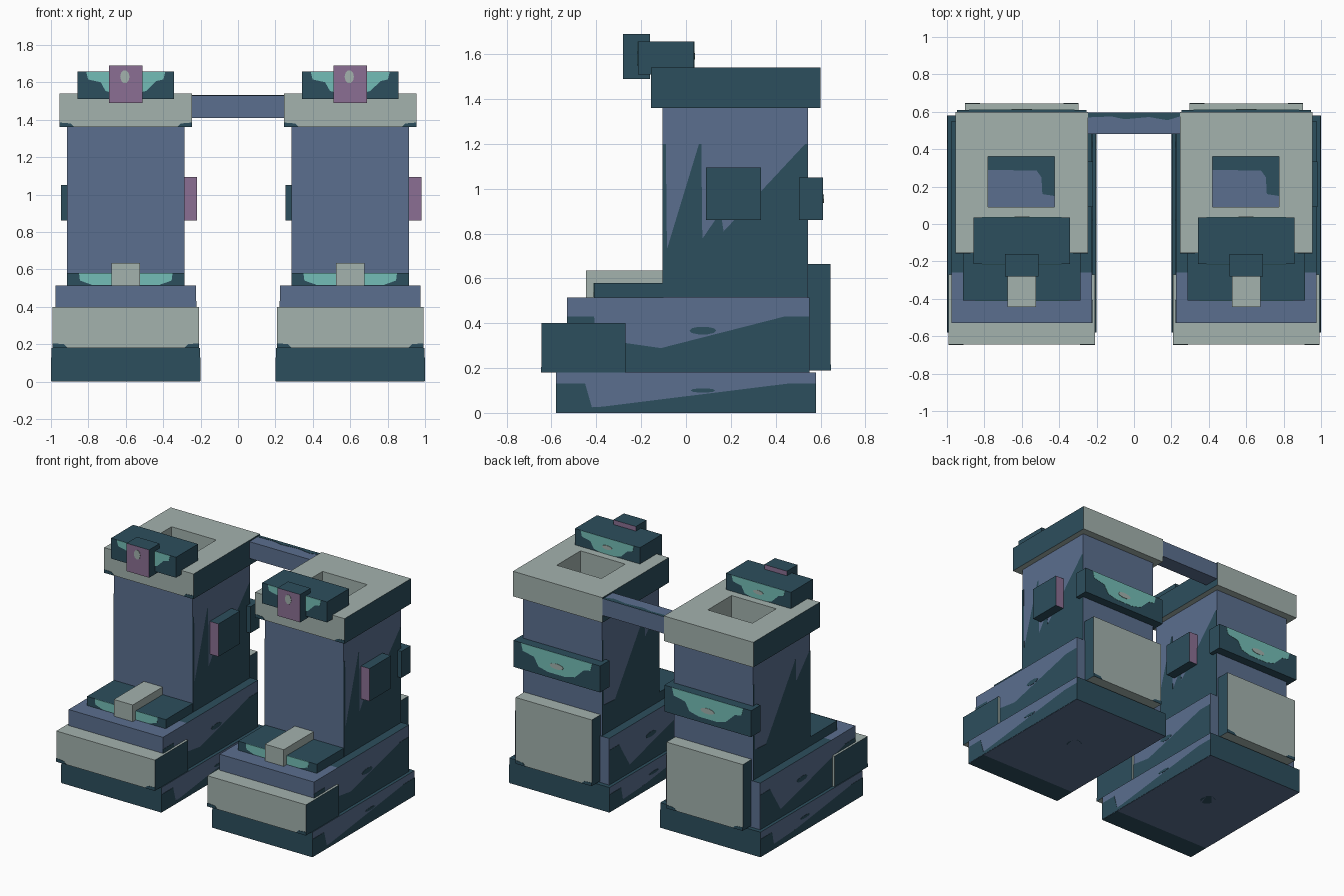
import bpy, bmesh, math

if "Cube" in bpy.data.objects:
    bpy.data.objects.remove(bpy.data.objects["Cube"])

def lin(c):
    c /= 255
    return c / 12.92 if c <= 0.04045 else ((c + 0.055) / 1.055) ** 2.4

COLOURS = {"slate_blue": (91, 111, 143), "dark_teal": (44, 78, 93),
           "pale_grey": (163, 178, 174), "bright_teal": (116, 190, 183),
           "muted_purple": (139, 111, 147)}
MATS = {}
for name, rgb in COLOURS.items():
    m = bpy.data.materials.new(name)
    m.diffuse_color = (*[lin(c) for c in rgb], 1)
    m.use_nodes = True
    m.node_tree.nodes["Principled BSDF"].inputs["Base Color"].default_value = m.diffuse_color
    MATS[name] = m
ORDER = list(COLOURS)
BLUE, DARK, PALE, TEAL, PURPLE = range(5)
T = 0.002  # half thickness of painted plates

def finish(name, bm, ox):
    bmesh.ops.recalc_face_normals(bm, faces=bm.faces)
    mesh = bpy.data.meshes.new(name)
    bm.to_mesh(mesh)
    bm.free()
    for key in ORDER:
        mesh.materials.append(MATS[key])
    ob = bpy.data.objects.new(name, mesh)
    ob.location.x = ox
    bpy.context.collection.objects.link(ob)
    return ob

def box(name, ox, x, y, z, cols, split=None):
    """Box with one colour per axis; split = (y, bottom?, front?, colour) repaints part of a cap."""
    bm = bmesh.new()
    bmesh.ops.create_cube(bm, size=1)
    for v in bm.verts:
        for i, (a, b) in enumerate((x, y, z)):
            v.co[i] = a if v.co[i] < 0 else b
    if split:
        bmesh.ops.bisect_plane(bm, geom=bm.verts[:] + bm.edges[:] + bm.faces[:],
                               plane_co=(0, split[0], 0), plane_no=(0, 1, 0))
    bm.normal_update()
    for f in bm.faces:
        axis = max(range(3), key=lambda i: abs(f.normal[i]))
        f.material_index = cols[axis]
        if split and axis == 2 and (f.normal.z < 0) == split[1] \
                and (f.calc_center_median().y < split[0]) == split[2]:
            f.material_index = split[3]
    return finish(name, bm, ox)

def plate(name, ox, axis, pos, pts, col):
    """Thin painted plate from a 2D outline lying across the given axis."""
    bm = bmesh.new()
    layers = []
    for d in (-T, T):
        row = []
        for p in pts:
            co = list(p)
            co.insert(axis, pos + d)
            row.append(bm.verts.new(co))
        layers.append(row)
    n = len(pts)
    bm.faces.new(layers[0])
    bm.faces.new(layers[1][::-1])
    for i in range(n):
        j = (i + 1) % n
        bm.faces.new((layers[0][i], layers[0][j], layers[1][j], layers[1][i]))
    for f in bm.faces:
        f.material_index = col
    bmesh.ops.triangulate(bm, faces=[f for f in bm.faces if len(f.verts) > 4],
                          ngon_method='EAR_CLIP')
    return finish(name, bm, ox)

def rect(a, b, c, d):
    return [(a, c), (b, c), (b, d), (a, d)]

def oval(cx, cz, rx, rz, n=10):
    return [(cx + rx * math.cos(2 * math.pi * i / n), cz + rz * math.sin(2 * math.pi * i / n))
            for i in range(n)]

def cuff(ox):
    """Top collar with a rectangular opening."""
    bm = bmesh.new()
    outer = rect(-0.355, 0.355, -0.155, 0.6)
    inner = rect(-0.18, 0.175, 0.09, 0.36)
    rings = [[bm.verts.new((px, py, z)) for px, py in ring]
             for ring, z in ((outer, 1.36), (outer, 1.54), (inner, 1.54), (inner, 1.36))]
    for a in range(4):
        r, s = rings[a], rings[(a + 1) % 4]
        for i in range(4):
            j = (i + 1) % 4
            f = bm.faces.new((r[i], r[j], s[j], s[i]))
            # outer left and right walls are dark
            f.material_index = DARK if a == 0 and i in (1, 3) else PALE
    finish("cuff", bm, ox)

# Painted outlines (y, z) on the sides
SHAFT_PAINT = [(-0.105, 0.517), (0.543, 0.517), (0.543, 1.2), (0.532, 1.2), (0.525, 0.73),
               (0.39, 0.72), (0.375, 0.6), (0.36, 0.62), (0.35, 0.73), (0.18, 0.73),
               (0.16, 0.86), (0.13, 0.86), (0.12, 0.61), (0.075, 0.6), (0.068, 1.2),
               (0.058, 1.2), (0.05, 0.72), (-0.085, 0.73), (-0.09, 1.2), (-0.105, 1.2)]
FOOT_PAINT = [(-0.53, 0.182), (0.548, 0.182), (0.548, 0.43), (0.44, 0.43), (0.41, 0.38),
              (0.41, 0.22), (0.3, 0.21), (0.2, 0.26), (-0.02, 0.265), (-0.12, 0.29),
              (-0.25, 0.29), (-0.4, 0.33), (-0.41, 0.43), (-0.53, 0.43)]
SOLE_PAINT = [(-0.58, 0.002), (0.58, 0.002), (0.58, 0.13), (0.45, 0.13), (0.43, 0.04),
              (0.31, 0.025), (0.2, 0.05), (0, 0.05), (-0.2, 0.025), (-0.42, 0.025),
              (-0.45, 0.13), (-0.58, 0.13)]
# Hanging teal panel (unit x, unit z)
PANEL = [(-0.82, 1), (0.82, 1), (0.78, 0.72), (0.52, 0.62), (0.42, 0.3), (0.2, 0.2),
         (-0.2, 0.2), (-0.42, 0.3), (-0.52, 0.62), (-0.78, 0.72)]

def panel(half, z0, z1):
    return [(px * half, z0 + pz * (z1 - z0)) for px, pz in PANEL]

for ox in (-0.6, 0.6):
    # Foot
    box("sole", ox, (-0.398, 0.398), (-0.58, 0.58), (0, 0.18), (BLUE, DARK, DARK),
        (-0.42, True, False, BLUE))
    box("foot", ox, (-0.375, 0.375), (-0.53, 0.55), (0.18, 0.515), (BLUE, BLUE, BLUE),
        (-0.26, False, False, DARK))
    box("toe_cap", ox, (-0.392, 0.392), (-0.645, -0.27), (0.18, 0.4), (DARK, PALE, PALE))
    box("instep", ox, (-0.313, 0.313), (-0.41, -0.1), (0.515, 0.58), (DARK, DARK, DARK))
    box("tongue", ox, (-0.075, 0.075), (-0.445, -0.1), (0.515, 0.635), (PALE, PALE, PALE))
    box("heel_plate", ox, (-0.303, 0.303), (0.545, 0.645), (0.19, 0.665), (DARK, PALE, PALE))
    plate("instep_paint", ox, 1, -0.41, [(-0.25, 0.58), (-0.245, 0.54), (-0.18, 0.517),
          (0.18, 0.517), (0.245, 0.54), (0.25, 0.58)], TEAL)

    # Shaft and collar
    box("shaft", ox, (-0.313, 0.313), (-0.105, 0.545), (0.515, 1.362), (BLUE, BLUE, BLUE))
    cuff(ox)
    plate("opening_paint", ox, 2, 1.363, [(-0.18, 0.36), (-0.18, 0.29), (0.08, 0.285),
          (0.105, 0.25), (0.11, 0.16), (0.175, 0.15), (0.175, 0.36)], DARK)

    # Buckles and straps
    box("front_buckle_plate", ox, (-0.258, 0.258), (-0.215, 0.035), (1.51, 1.657), (DARK,) * 3)
    box("front_buckle", ox, (-0.09, 0.09), (-0.28, -0.16), (1.49, 1.69), (DARK, PURPLE, DARK))
    plate("front_buckle_spot", ox, 1, -0.28, oval(-0.005, 1.63, 0.025, 0.035), PALE)
    for y in (-0.215, 0.035):
        plate("buckle_panel", ox, 1, y, panel(0.258, 1.51, 1.656), TEAL)
    plate("buckle_panel_spot", ox, 1, 0.038, oval(0, 1.59, 0.04, 0.015), PALE)
    box("side_buckle", ox, (0.31, 0.382), (0.09, 0.335), (0.86, 1.095), (DARK, PURPLE, DARK))
    box("rear_strap", ox, (-0.345, 0.345), (0.505, 0.61), (0.86, 1.05), (DARK,) * 3)
    plate("rear_strap_panel", ox, 1, 0.61, panel(0.345, 0.86, 1.049), TEAL)
    plate("rear_strap_spot", ox, 1, 0.613, oval(0, 0.955, 0.055, 0.02), PALE)

    # Painted sides and corners
    for s in (-1, 1):
        plate("shaft_paint", ox, 0, s * 0.313, SHAFT_PAINT, DARK)
        plate("foot_paint", ox, 0, s * 0.375, FOOT_PAINT, DARK)
        plate("foot_spot", ox, 0, s * 0.375, oval(0.075, 0.367, 0.06, 0.018), DARK)
        plate("sole_paint", ox, 0, s * 0.398, SOLE_PAINT, DARK)
        plate("sole_spot", ox, 0, s * 0.398, oval(0.075, 0.1, 0.055, 0.01), DARK)
        for label, half, y, z in (("cuff", 0.355, -0.155, 1.36), ("toe", 0.392, -0.645, 0.18),
                                  ("heel", 0.303, 0.645, 0.19)):
            plate(label + "_corner", ox, 1, y, [(s * half, z), (s * half, z + 0.025),
                  (s * (half - 0.06), z + 0.02), (s * (half - 0.08), z)], DARK)
    plate("sole_bottom_spot", ox, 2, T, oval(0.02, 0.1, 0.05, 0.06), DARK)

# Strap joining the pair
box("joining_strap", 0, (-0.25, 0.25), (0.48, 0.595), (1.41, 1.53), (BLUE, BLUE, BLUE))
plate("joining_strap_paint", 0, 2, 1.53, [(-0.245, 0.594), (-0.245, 0.57), (-0.12, 0.575),
      (-0.05, 0.56), (0.08, 0.572), (0.18, 0.555), (0.245, 0.575), (0.245, 0.594)], DARK)
